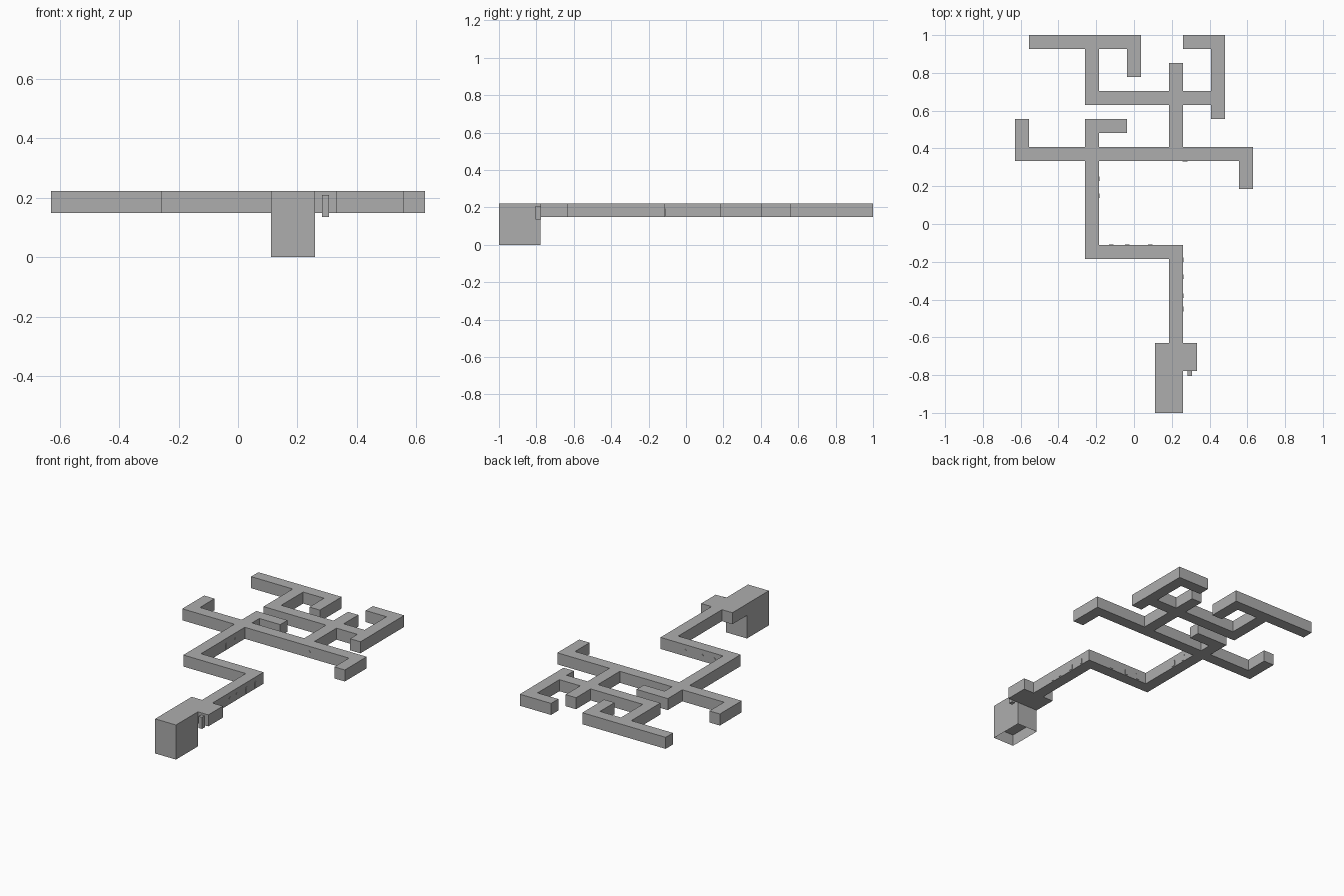
import bpy, bmesh, math

if "Cube" in bpy.data.objects:
    bpy.data.objects.remove(bpy.data.objects["Cube"])

U = 2 / 27                      # one grid cell
X0, Y0 = -8.5 * U, 1.0          # upper-left corner of the plan


def material(name, value):
    m = bpy.data.materials.new(name)
    m.diffuse_color = (value, value, value, 1)
    m.use_nodes = True
    m.node_tree.nodes["Principled BSDF"].inputs["Base Color"].default_value = m.diffuse_color
    return m


stone = material("grey stone", 0.42)


def finish(name, bm, mat):
    mesh = bpy.data.meshes.new(name)
    bm.to_mesh(mesh)
    bm.free()
    ob = bpy.data.objects.new(name, mesh)
    bpy.context.collection.objects.link(ob)
    mesh.materials.append(mat)
    return ob


# Plan of the passages: first column, last column, first row, last row
passages = [
    (1, 8, 0, 0), (8, 8, 0, 2), (5, 5, 0, 4), (5, 14, 4, 4),
    (14, 14, 0, 5), (12, 14, 0, 0), (11, 11, 2, 8), (0, 16, 8, 8),
    (0, 0, 6, 8), (16, 16, 8, 10), (5, 5, 6, 15), (5, 7, 6, 6),
    (5, 11, 15, 15), (11, 11, 15, 21), (10, 12, 22, 23),
]
shaft = (10, 11, 24, 26)


def cells(rect):
    a, b, c, d = rect
    return [(i, j) for i in range(a, b + 1) for j in range(c, d + 1)]


# Each cell stores (floor level, bottom of walls) in grid units
plan = {c: (2, 2) for r in passages for c in cells(r)}
plan.update({c: (1, 0) for c in cells(shaft)})


def quad(bm, pts):
    bm.faces.new([bm.verts.new((X0 + i * U, Y0 - j * U, k * U)) for i, j, k in pts])


# Passages, room and entrance shaft as one shell
bm = bmesh.new()
for (i, j), (floor, base) in plan.items():
    ring = [(i, j + 1), (i + 1, j + 1), (i + 1, j), (i, j)]
    quad(bm, [(x, y, 3) for x, y in ring])
    quad(bm, [(x, y, floor) for x, y in reversed(ring)])
    for n, (di, dj) in enumerate([(0, 1), (1, 0), (0, -1), (-1, 0)]):
        other = plan.get((i + di, j + dj))
        top = 3 if other is None else other[1]
        if top > base:
            (ax, ay), (bx, by) = ring[n], ring[(n + 1) % 4]
            quad(bm, [(ax, ay, base), (bx, by, base), (bx, by, top), (ax, ay, top)])
bmesh.ops.remove_doubles(bm, verts=bm.verts, dist=1e-5)
bmesh.ops.dissolve_limit(bm, angle_limit=0.01, verts=bm.verts, edges=bm.edges)
finish("passages", bm, stone)


# Small hanging block at the front of the side room
bm = bmesh.new()
bmesh.ops.create_cube(bm, size=1)
for v in bm.verts:
    v.co = (0.295 + v.co.x * 0.024, -0.79 + v.co.y * 0.028, 0.172 + v.co.z * 0.074)
finish("entry_block", bm, stone)


# Thin arched door plates on the passage walls
def arch(x, y, angle):
    w, h, t = 0.012, 0.028, 0.002
    prof = [(-w, 0), (w, 0)] + [(w * math.cos(a * math.pi / 6), h + w * math.sin(a * math.pi / 6))
                                for a in range(7)]
    bm = bmesh.new()
    c, s = math.cos(angle), math.sin(angle)
    face = bm.faces.new([bm.verts.new((x - s * p, y + c * p, 0.155 + q)) for p, q in prof])
    ext = bmesh.ops.extrude_face_region(bm, geom=[face])
    for v in ext["geom"]:
        if isinstance(v, bmesh.types.BMVert):
            v.co.x += c * t
            v.co.y += s * t
    bmesh.ops.recalc_face_normals(bm, faces=bm.faces)
    finish("door_arch", bm, stone)


for y in (-0.45, -0.38, -0.28, -0.19):
    arch(X0 + 12 * U, y, 0)
for y in (0.15, 0.24):
    arch(X0 + 6 * U, y, 0)
for x in (0.085, -0.035, -0.12):
    arch(x, Y0 - 15 * U, math.pi / 2)
arch(0.27, Y0 - 9 * U, -math.pi / 2)
